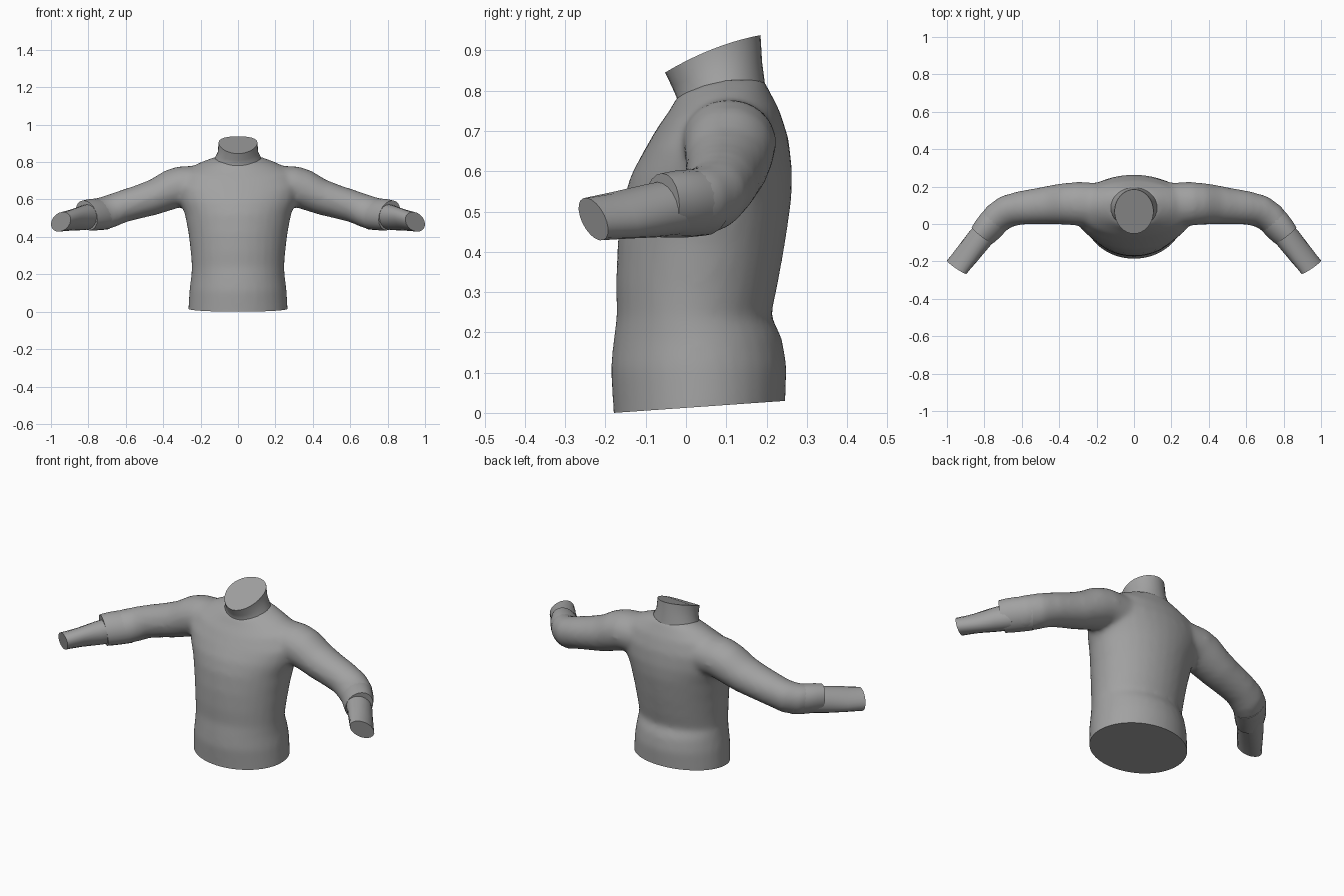
import bpy, bmesh, math
from mathutils import Vector

cube = bpy.data.objects.get("Cube")
if cube:
    bpy.data.objects.remove(cube)

grey = bpy.data.materials.new("shirt_grey")
grey.use_nodes = True
colour = (0.36, 0.36, 0.36, 1)
grey.diffuse_color = colour
grey.node_tree.nodes["Principled BSDF"].inputs["Base Color"].default_value = colour


def loft(name, rings):
    """Skin a closed tube through rings of points."""
    bm = bmesh.new()
    loops = [[bm.verts.new(p) for p in ring] for ring in rings]
    n = len(loops[0])
    for a, b in zip(loops, loops[1:]):
        for i in range(n):
            j = (i + 1) % n
            bm.faces.new((a[i], a[j], b[j], b[i]))
    bm.faces.new(loops[0][::-1])
    bm.faces.new(loops[-1])
    bmesh.ops.recalc_face_normals(bm, faces=bm.faces)
    mesh = bpy.data.meshes.new(name)
    bm.to_mesh(mesh)
    bm.free()
    mesh.materials.append(grey)
    obj = bpy.data.objects.new(name, mesh)
    bpy.context.collection.objects.link(obj)
    return obj


def select(objs):
    bpy.ops.object.select_all(action='DESELECT')
    for o in objs:
        o.select_set(True)
    bpy.context.view_layer.objects.active = objs[0]


def spread(n):
    return [(math.cos(2 * math.pi * i / n), math.sin(2 * math.pi * i / n)) for i in range(n)]


def trunk_ring(z_front, z_back, half_width, y_front, y_back, lift=0, n=32):
    """Horizontal oval, tilted front to back and raised at the sides."""
    mid, depth = (y_front + y_back) / 2, (y_back - y_front) / 2
    return [Vector((half_width * c, mid + depth * s,
                    (z_front + z_back) / 2 + s * (z_back - z_front) / 2 + lift * c * c))
            for c, s in spread(n)]


def limb_ring(centre, side, up, flip, n=20):
    """Oval set by its two half axes, mirrored across x by flip."""
    ring = [Vector(centre) + Vector(side) * c + Vector(up) * s for c, s in spread(n)]
    return [Vector((p.x * flip, p.y, p.z)) for p in ring]


def arm_ring(x, y, z, turn, wide, tall, flip):
    """Upright arm section; turn swings it towards the front."""
    a = math.radians(turn)
    return limb_ring((x, y, z), (wide * math.sin(a), wide * math.cos(a), 0),
                     (tall * 0.2, 0, tall), flip)


# Torso, running past the hem so that the hem can be cut cleanly
torso = loft("torso", [trunk_ring(*r) for r in (
    (-0.08, -0.05, .266, -.178, .245),
    (0.0, 0.03, .266, -.18, .247),
    (0.11, 0.12, .260, -.187, .250),
    (0.18, 0.19, .251, -.18, .237),
    (0.24, 0.24, .247, -.172, .211),
    (0.32, 0.32, .253, -.174, .228),
    (0.42, 0.42, .265, -.170, .246),
    (0.52, 0.53, .285, -.158, .262),
    (0.59, 0.60, .315, -.137, .264),
    (0.65, 0.68, .335, -.105, .255, .01),
    (0.71, 0.75, .29, -.070, .233, .025),
    (0.755, 0.80, .20, -.038, .207, .02),
    (0.79, 0.83, .125, -.02, .192, .015))])

# Upper arms, sunk into the shoulders
arm_path = (
    (0.14, 0.10, .675, 0, .12, .11),
    (0.30, 0.108, .672, 0, .117, .105),
    (0.37, 0.108, .650, 0, .112, .105),
    (0.45, 0.103, .613, 0, .104, .094),
    (0.53, 0.095, .588, 0, .096, .088),
    (0.61, 0.086, .565, 5, .090, .085),
    (0.68, 0.067, .538, 22, .088, .087),
    (0.735, 0.030, .522, 40, .083, .086),
    (0.77, -0.015, .517, 50, .076, .083))
arms = [loft("upper_arm", [arm_ring(*r, flip) for r in arm_path]) for flip in (1, -1)]

# Blend trunk and arms into one soft garment body
select([torso] + arms)
bpy.ops.object.join()
body = bpy.context.object
body.name = "shirt_body"
remesh = body.modifiers.new("blend", 'REMESH')
remesh.mode = 'VOXEL'
remesh.voxel_size = 0.014
soften = body.modifiers.new("soften", 'SMOOTH')
soften.factor = 0.5
soften.iterations = 8
for m in ("blend", "soften"):
    bpy.ops.object.modifier_apply(modifier=m)

# Cut the sloping hem and close it
bm = bmesh.new()
bm.from_mesh(body.data)
cut = bmesh.ops.bisect_plane(bm, geom=bm.verts[:] + bm.edges[:] + bm.faces[:],
                             plane_co=(0, -.18, 0), plane_no=(0, -0.07, 1), clear_inner=True)
rim = [e for e in cut["geom_cut"] if isinstance(e, bmesh.types.BMEdge)]
bmesh.ops.contextual_create(bm, geom=rim)
bmesh.ops.recalc_face_normals(bm, faces=bm.faces)
for f in bm.faces:
    f.material_index = 0
bm.to_mesh(body.data)
bm.free()
if not body.data.materials:
    body.data.materials.append(grey)

# Neck with a slanted top
neck = loft("neck", [trunk_ring(*r) for r in (
    (0.73, 0.78, .135, -.03, .20),
    (0.78, 0.825, .124, -.022, .195, .02),
    (0.81, 0.87, .108, -.035, .189, .012),
    (0.845, 0.938, .104, -.052, .185, .012))])

# Sleeve ends and bare forearms
parts = [body, neck]
for label, flip in (("left", 1), ("right", -1)):
    parts.append(loft(label + "_sleeve_end", [arm_ring(*r, flip) for r in (
        (0.715, 0.045, .523, 35, .080, .083),
        (0.755, 0.005, .520, 47, .080, .084),
        (0.785, -0.03, .518, 50, .077, .083),
        (0.81, -0.06, .515, 52, .071, .080))]))
    parts.append(loft(label + "_forearm", [
        limb_ring((.775, -.02, .512), (.052, .042, 0), (.0, -.005, .07), flip),
        limb_ring((.83, -.085, .502), (.053, .041, 0), (-.004, -.012, .066), flip),
        limb_ring((.89, -.16, .491), (.051, .034, 0), (-.012, -.02, .058), flip),
        limb_ring((.947, -.23, .481), (.048, .027, .01), (-.022, -.025, .052), flip)]))

select(parts)
bpy.ops.object.shade_smooth_by_angle(angle=math.radians(40))
